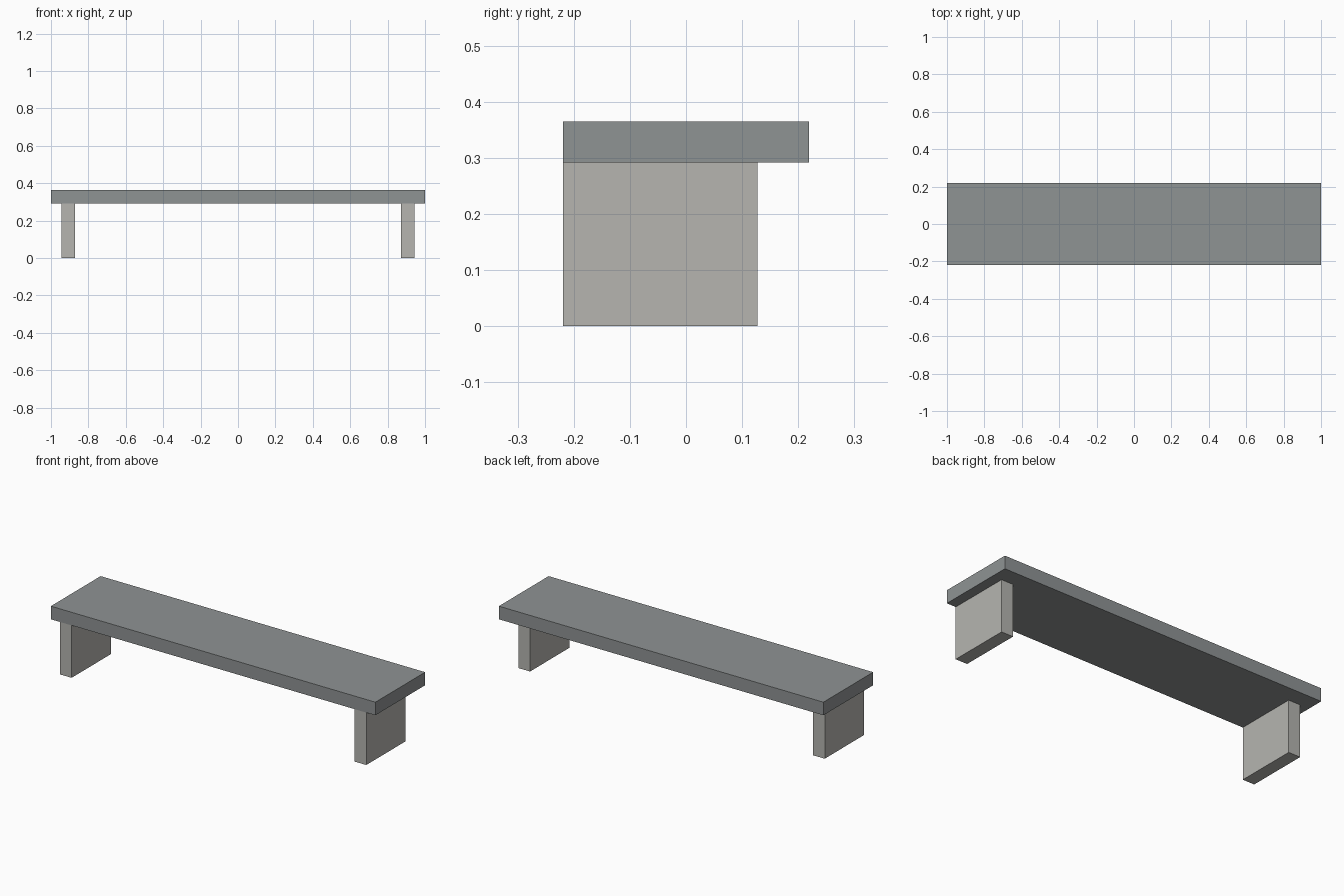
import bpy

cube = bpy.data.objects.get("Cube")
if cube:
    bpy.data.objects.remove(cube, do_unlink=True)


def material(name, rgb):
    mat = bpy.data.materials.new(name)
    mat.use_nodes = True
    color = (*rgb, 1.0)
    mat.diffuse_color = color
    mat.node_tree.nodes["Principled BSDF"].inputs["Base Color"].default_value = color
    return mat


def box(name, low, high, mat):
    """Flat-sided block spanning two opposite corners."""
    center = [(a + b) / 2 for a, b in zip(low, high)]
    bpy.ops.mesh.primitive_cube_add(size=1, location=center)
    obj = bpy.context.object
    obj.name = name
    obj.scale = [b - a for a, b in zip(low, high)]
    bpy.ops.object.transform_apply(location=False, rotation=False, scale=True)
    obj.data.materials.append(mat)
    return obj


slate = material("slate grey", (0.275, 0.292, 0.296))
stone = material("light stone", (0.465, 0.462, 0.435))

half_depth = 0.219
leg_height = 0.292

# Seat slab
box("seat", (-1, -half_depth, leg_height), (1, half_depth, 0.365), slate)

# Legs, flush with the front edge and set in from the back
leg_inner, leg_outer, leg_back = 0.872, 0.944, 0.127
box("left_leg", (leg_inner, -half_depth, 0), (leg_outer, leg_back, leg_height), stone)
box("right_leg", (-leg_outer, -half_depth, 0), (-leg_inner, leg_back, leg_height), stone)
